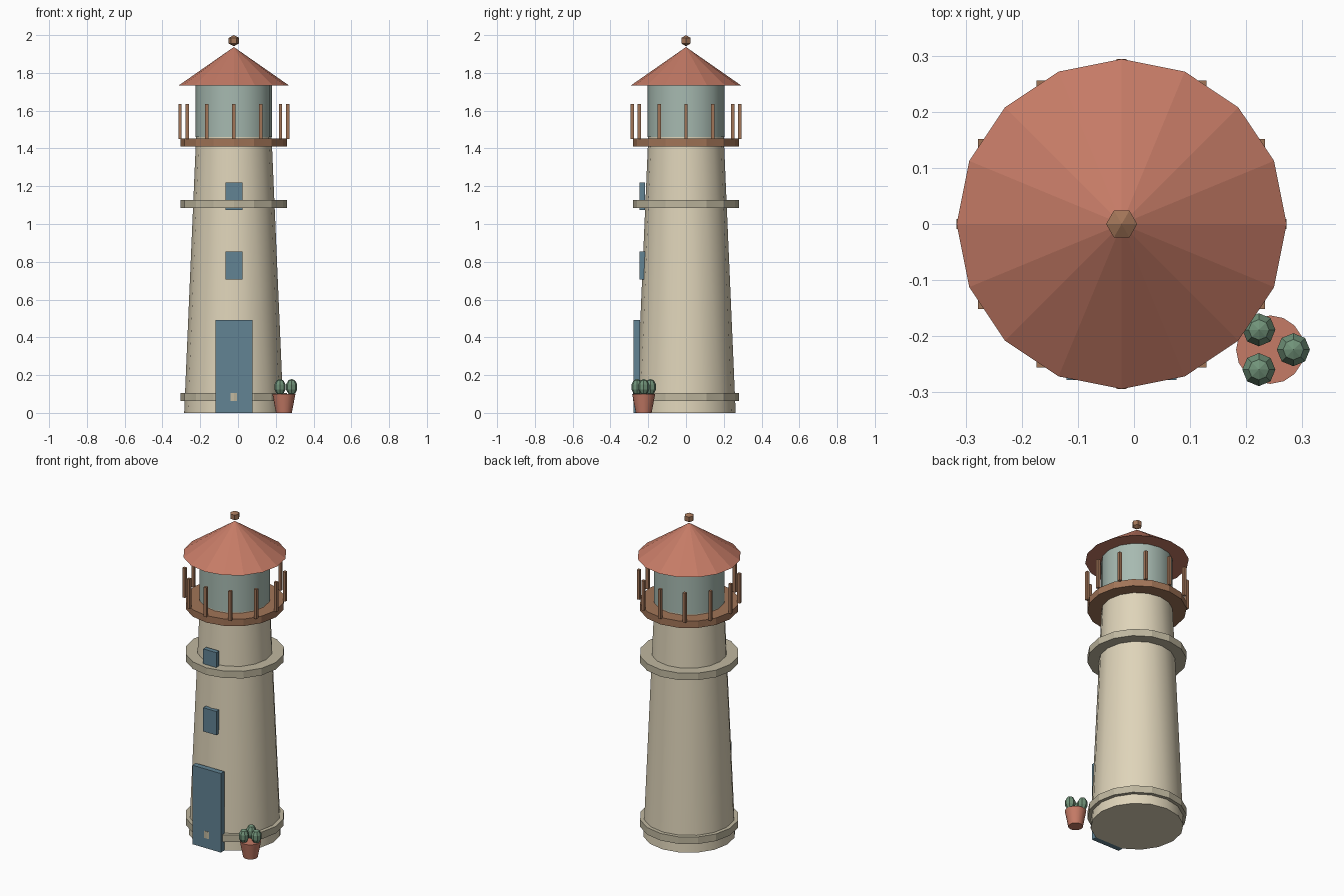
import bpy, math

if "Cube" in bpy.data.objects:
    bpy.data.objects.remove(bpy.data.objects["Cube"])

CX = -0.022  # tower axis


def material(name, rgb):
    m = bpy.data.materials.new(name)
    m.diffuse_color = [(c / 255) ** 2.2 for c in rgb] + [1]
    m.use_nodes = True
    m.node_tree.nodes["Principled BSDF"].inputs["Base Color"].default_value = m.diffuse_color
    return m


STONE = material("stone", (222, 211, 184))
TRIM = material("trim", (190, 182, 158))
WOOD = material("wood", (160, 116, 88))
GLASS = material("glass", (165, 184, 175))
BLUE = material("blue_paint", (98, 130, 146))
TERRA = material("terracotta", (196, 122, 102))
GREEN = material("green", (112, 145, 120))


def finish(name, mat, smooth=None):
    ob = bpy.context.object
    ob.name = name
    ob.data.materials.append(mat)
    if smooth:
        bpy.ops.object.shade_smooth_by_angle(angle=math.radians(smooth))
    return ob


def frustum(name, mat, r1, r2, z1, z2, x=CX, y=0, sides=16, smooth=None):
    bpy.ops.mesh.primitive_cone_add(vertices=sides, radius1=r1, radius2=r2,
                                    depth=z2 - z1, location=(x, y, (z1 + z2) / 2))
    return finish(name, mat, smooth)


def box(name, mat, x, y, z):
    """Box from (low, high) ranges."""
    bpy.ops.mesh.primitive_cube_add(size=1, location=[sum(r) / 2 for r in (x, y, z)])
    bpy.context.object.scale = [r[1] - r[0] for r in (x, y, z)]
    return finish(name, mat)


# Tapered tower with trim bands
frustum("tower", STONE, 0.263, 0.2, 0, 1.46, smooth=30)
frustum("base_band", TRIM, 0.2815, 0.2815, 0.062, 0.106)
frustum("upper_band", TRIM, 0.2815, 0.2815, 1.084, 1.128)

# Gallery deck and railing posts
frustum("gallery_deck", WOOD, 0.2815, 0.2815, 1.41, 1.453)
for i in range(12):
    a = i * math.tau / 12
    px, py, h = CX + 0.285 * math.cos(a), 0.285 * math.sin(a), 0.009
    box(f"railing_post_{i + 1}", WOOD, (px - h, px + h), (py - h, py + h), (1.45, 1.634))

# Lantern room, roof and finial
frustum("lantern_room", GLASS, 0.203, 0.203, 1.46, 1.735, smooth=30)
frustum("roof", TERRA, 0.294, 0, 1.732, 1.937)
bpy.ops.mesh.primitive_uv_sphere_add(segments=6, ring_count=2, radius=1,
                                     location=(CX, 0, 1.9705),
                                     rotation=(0, 0, math.pi / 6))
bpy.context.object.scale = (0.032, 0.032, 0.0295)
finish("finial", WOOD)

# Door and windows, standing slightly proud of the wall
box("door", BLUE, (CX - 0.098, CX + 0.098), (-0.278, -0.244), (0, 0.493))
for i, z in enumerate((0.78, 1.147)):
    box(f"window_{i + 1}", BLUE, (CX - 0.045, CX + 0.045), (-0.247, -0.218),
        (z - 0.074, z + 0.074))

# Potted plant
PX, PY = 0.243, -0.224
frustum("pot", TERRA, 0.042, 0.061, 0, 0.1, PX, PY, smooth=30)
for i in range(3):
    a = i * math.tau / 3
    bpy.ops.mesh.primitive_uv_sphere_add(
        segments=8, ring_count=5, radius=1,
        location=(PX + 0.041 * math.cos(a), PY + 0.041 * math.sin(a), 0.137))
    bpy.context.object.scale = (0.031, 0.031, 0.043)
    finish(f"plant_{i + 1}", GREEN)
